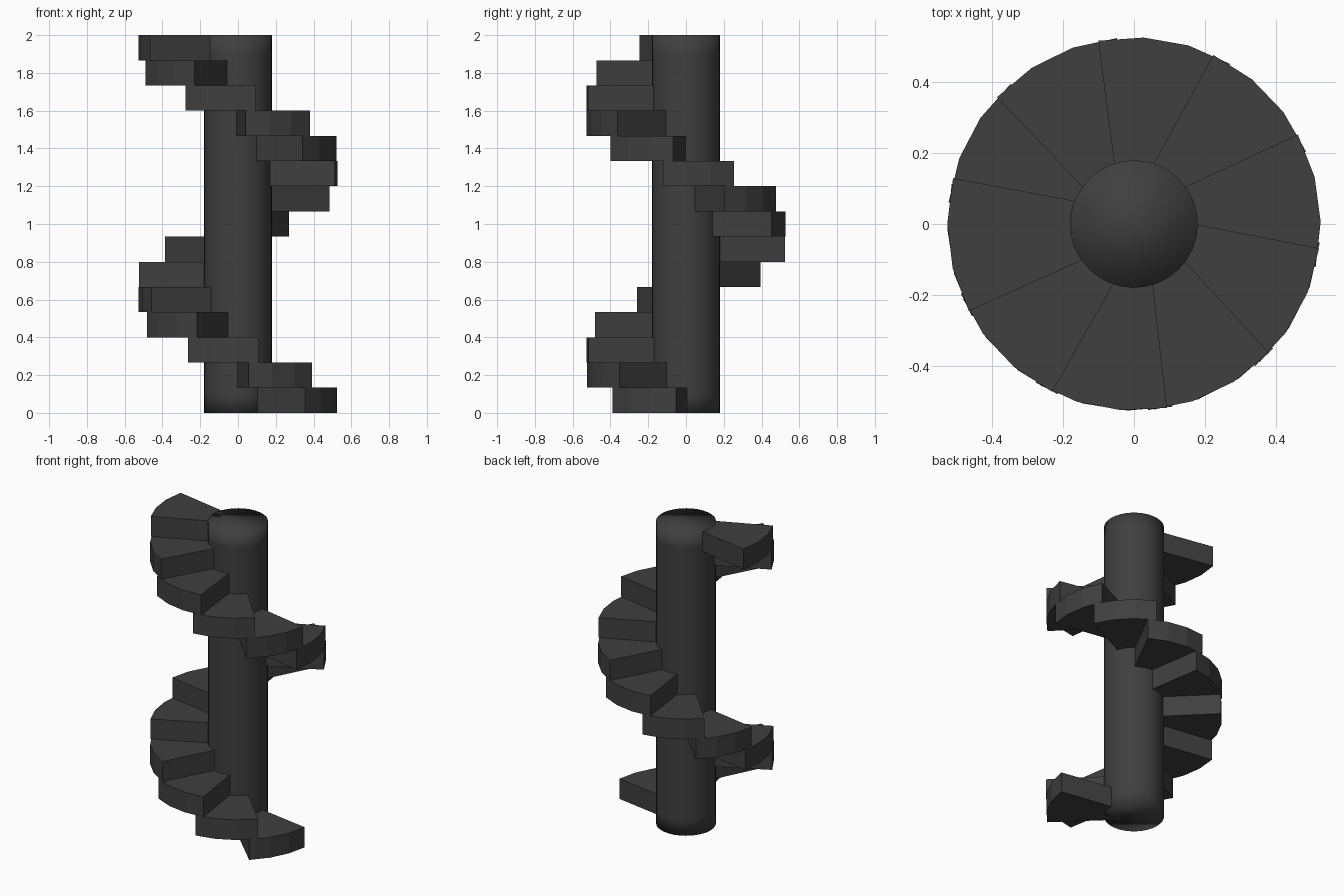
import bpy, bmesh, math
from mathutils import Matrix

if "Cube" in bpy.data.objects:
    bpy.data.objects.remove(bpy.data.objects["Cube"])

STEPS = 15
HEIGHT = 2.0
RISE = HEIGHT / STEPS
R_OUT = 0.527          # outer radius of the treads
R_POLE = 0.18
HALF = math.radians(21)  # half the angle of one tread's outer arc
FIRST = -26.7          # direction of the lowest tread, degrees
TURN = -36.18          # turn per tread, clockwise going up

stone = bpy.data.materials.new("dark_grey")
stone.diffuse_color = (0.05, 0.05, 0.05, 1)
stone.use_nodes = True
stone.node_tree.nodes["Principled BSDF"].inputs["Base Color"].default_value = stone.diffuse_color


def make_object(name, bm):
    bmesh.ops.recalc_face_normals(bm, faces=bm.faces)
    mesh = bpy.data.meshes.new(name)
    bm.to_mesh(mesh)
    bm.free()
    mesh.materials.append(stone)
    obj = bpy.data.objects.new(name, mesh)
    bpy.context.collection.objects.link(obj)
    return obj


# Central pole: smooth cylinder with a supporting loop near each end
bm = bmesh.new()
SIDES = 32
rings = []
for z in (0, 0.1, HEIGHT - 0.1, HEIGHT):
    rings.append([bm.verts.new((R_POLE * math.cos(2 * math.pi * k / SIDES),
                                R_POLE * math.sin(2 * math.pi * k / SIDES), z))
                  for k in range(SIDES)])
for low, high in zip(rings, rings[1:]):
    for k in range(SIDES):
        n = (k + 1) % SIDES
        bm.faces.new((low[k], low[n], high[n], high[k]))
bm.faces.new(rings[0][::-1])
bm.faces.new(rings[-1])
for f in bm.faces:
    f.smooth = True
make_object("central_pole", bm)

# Treads: tapered wedge with a three-sided outer arc, stacked in a spiral
outline = [(0.08, -0.06)]
outline += [(R_OUT * math.cos(a), R_OUT * math.sin(a))
            for a in (-HALF, -HALF / 3, HALF / 3, HALF)]
outline += [(0.08, 0.06)]
for i in range(STEPS):
    bm = bmesh.new()
    face = bm.faces.new([bm.verts.new((x, y, 0)) for x, y in outline])
    top = bmesh.ops.extrude_face_region(bm, geom=[face])["geom"]
    bmesh.ops.translate(bm, vec=(0, 0, RISE),
                        verts=[v for v in top if isinstance(v, bmesh.types.BMVert)])
    place = (Matrix.Translation((0, 0, i * RISE))
             @ Matrix.Rotation(math.radians(FIRST + TURN * i), 4, 'Z'))
    bmesh.ops.transform(bm, matrix=place, verts=bm.verts)
    make_object(f"step_{i + 1}", bm)
